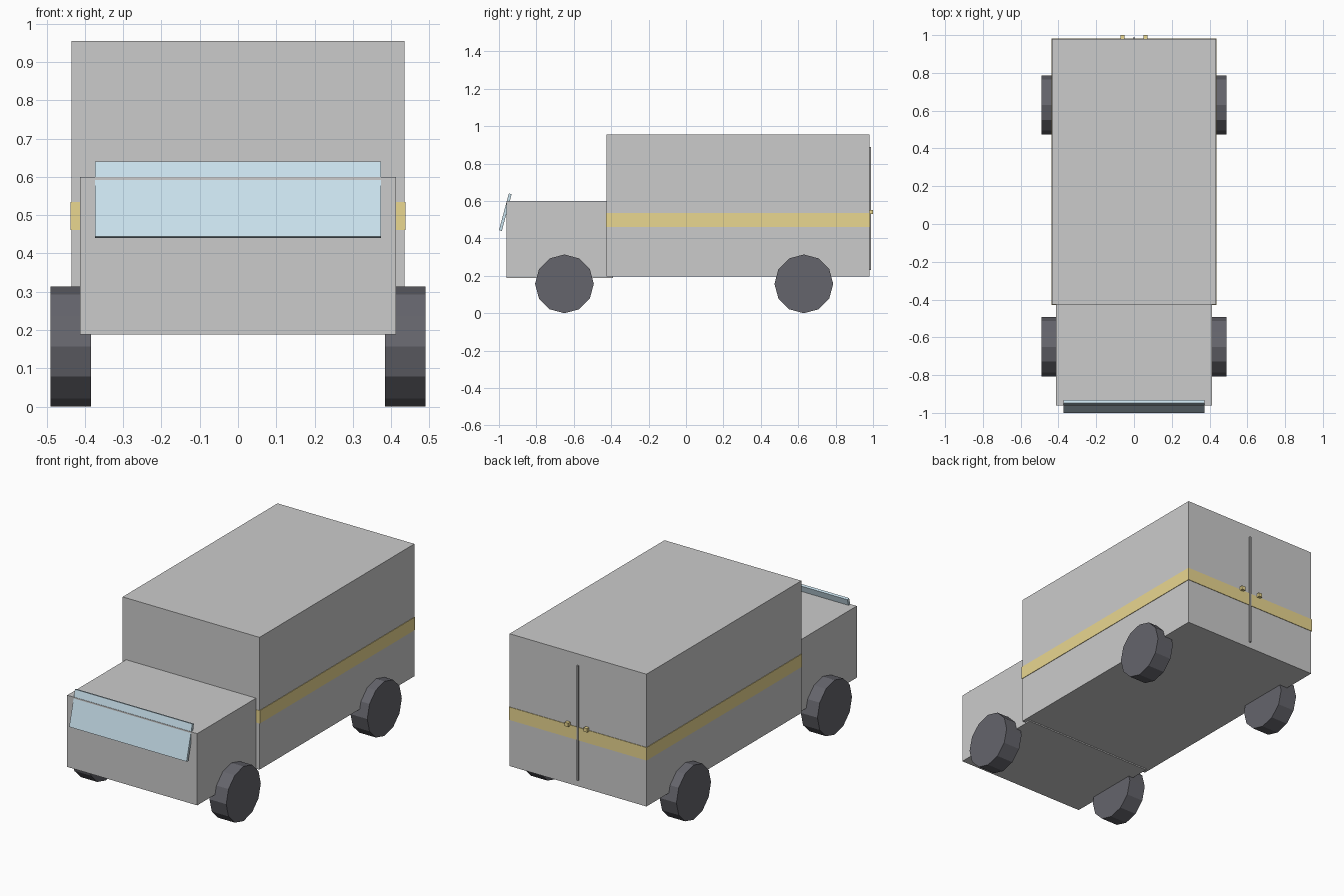
import bpy
from math import radians

if "Cube" in bpy.data.objects:
    bpy.data.objects.remove(bpy.data.objects["Cube"])


def material(name, rgb):
    m = bpy.data.materials.new(name)
    m.diffuse_color = (*rgb, 1)
    m.use_nodes = True
    m.node_tree.nodes["Principled BSDF"].inputs["Base Color"].default_value = m.diffuse_color
    return m


BODY = material("body_paint", (0.82, 0.82, 0.80))
GOLD = material("gold", (0.82, 0.68, 0.28))
GLASS = material("glass", (0.60, 0.77, 0.86))
RUBBER = material("rubber", (0.13, 0.13, 0.15))
SEAM = material("seam_grey", (0.40, 0.40, 0.40))


def finish(name, mat):
    ob = bpy.context.object
    ob.name = name
    ob.data.materials.append(mat)
    return ob


def box(name, lo, hi, mat, tilt=0):
    """Box between two corners, optionally tilted about its x axis."""
    centre = [(a + b) / 2 for a, b in zip(lo, hi)]
    bpy.ops.mesh.primitive_cube_add(size=1, location=centre)
    ob = finish(name, mat)
    ob.scale = [b - a for a, b in zip(lo, hi)]
    bpy.ops.object.transform_apply(location=False, rotation=False, scale=True)
    ob.rotation_euler.x = tilt
    return ob


# Cargo body and lower cab
box("cargo_box", (-0.435, -0.426, 0.195), (0.435, 0.98, 0.955), BODY)
box("cab", (-0.413, -0.96, 0.188), (0.413, -0.39, 0.60), BODY)

# Stripe wrapping round the cargo box
box("stripe", (-0.438, -0.428, 0.461), (0.438, 0.983, 0.535), GOLD)

# Tilted windscreen, partly sunk into the cab
box("windscreen", (-0.373, -0.9738, 0.4385), (0.373, -0.9582, 0.6415), GLASS,
    tilt=radians(-15))

# Rear door seam and handles
box("door_seam", (-0.005, 0.975, 0.23), (0.005, 0.988, 0.89), SEAM)
for side, s in (("left", -1), ("right", 1)):
    x = s * 0.06
    box(f"door_handle_{side}", (x - 0.011, 0.978, 0.53),
        (x + 0.011, 1.0, 0.552), GOLD)

    # Twelve-sided wheels
    for end, y in (("front", -0.65), ("rear", 0.63)):
        bpy.ops.mesh.primitive_cylinder_add(
            vertices=12, radius=0.157, depth=0.106,
            location=(s * 0.437, y, 0.157), rotation=(0, radians(90), 0))
        finish(f"wheel_{end}_{side}", RUBBER)
